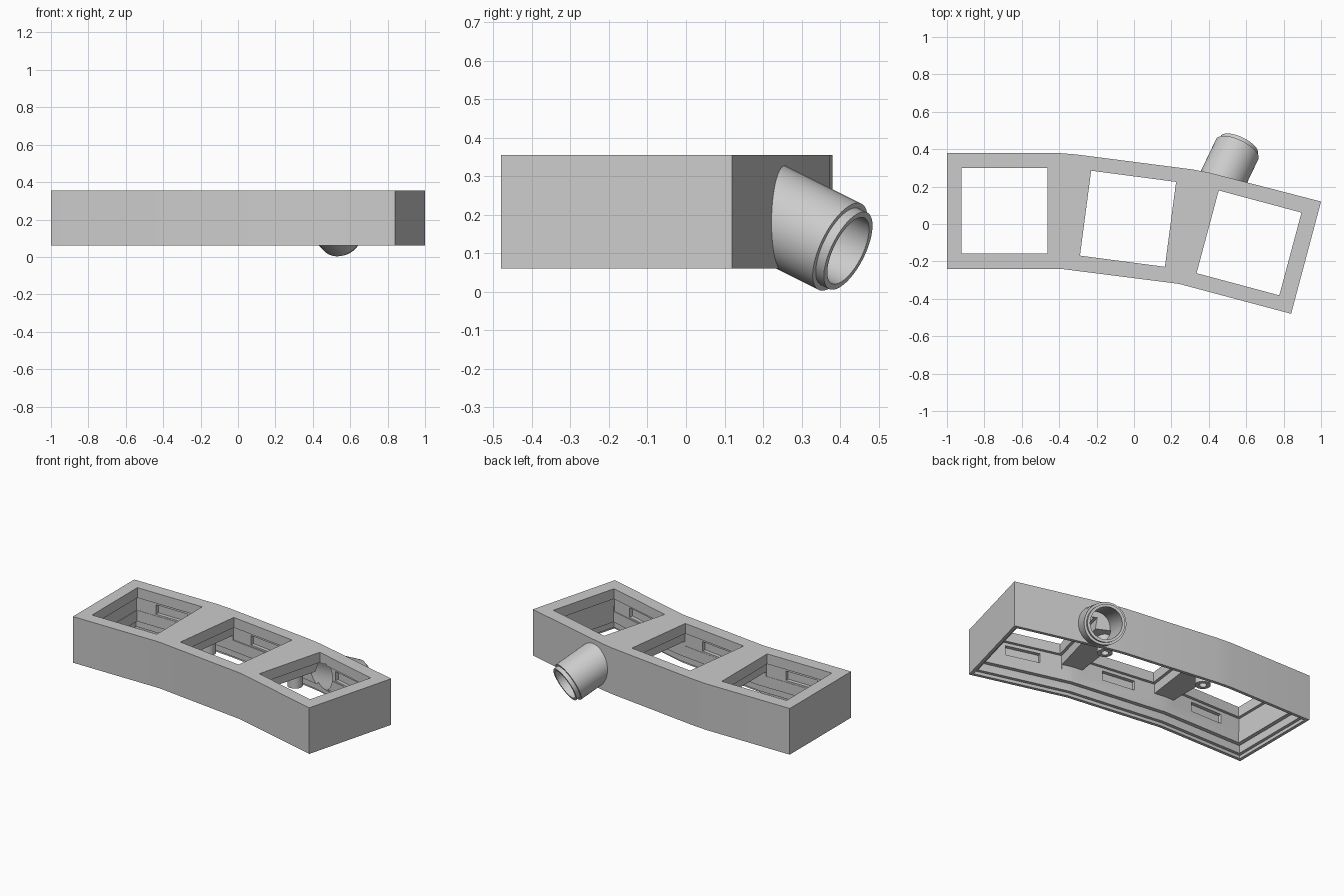
import bpy
import bmesh
from math import radians
from mathutils import Vector, Matrix

cube = bpy.data.objects.get("Cube")
if cube:
    bpy.data.objects.remove(cube, do_unlink=True)

TOP, BOTTOM = 0.355, 0.06

grey = bpy.data.materials.new("plain grey")
grey.use_nodes = True
grey.diffuse_color = (0.6, 0.6, 0.6, 1)
grey.node_tree.nodes["Principled BSDF"].inputs["Base Color"].default_value = (0.6, 0.6, 0.6, 1)


def finish(name, bm):
    bmesh.ops.recalc_face_normals(bm, faces=bm.faces)
    mesh = bpy.data.meshes.new(name)
    bm.to_mesh(mesh)
    bm.free()
    obj = bpy.data.objects.new(name, mesh)
    bpy.context.collection.objects.link(obj)
    mesh.materials.append(grey)
    return obj


def prism(name, points, z0, z1):
    """Extrude a plan outline from z0 to z1."""
    bm = bmesh.new()
    face = bm.faces.new([bm.verts.new((x, y, z0)) for x, y in points])
    grown = bmesh.ops.extrude_face_region(bm, geom=[face])["geom"]
    verts = [g for g in grown if isinstance(g, bmesh.types.BMVert)]
    bmesh.ops.translate(bm, verts=verts, vec=(0, 0, z1 - z0))
    return finish(name, bm)


def rod(name, radius, start, end, sides=48):
    """Cylinder between two points."""
    start, end = Vector(start), Vector(end)
    axis = end - start
    turn = axis.to_track_quat("Z", "Y").to_matrix().to_4x4()
    bm = bmesh.new()
    bmesh.ops.create_cone(bm, cap_ends=True, segments=sides, radius1=radius,
                          radius2=radius, depth=axis.length,
                          matrix=Matrix.Translation((start + end) / 2) @ turn)
    return finish(name, bm)


def inset(points, d):
    """Move every side of a clockwise outline inward by d."""
    result = []
    for i, p in enumerate(points):
        before = (p - points[i - 1]).normalized()
        after = (points[(i + 1) % len(points)] - p).normalized()
        n1 = Vector((before.y, -before.x))
        n2 = Vector((after.y, -after.x))
        result.append(p + (n1 + n2) * d / (1 + n1.dot(n2)))
    return result


def combine(target, tool, operation):
    mod = target.modifiers.new(operation.lower(), "BOOLEAN")
    mod.operation = operation
    mod.solver = "EXACT"
    mod.object = tool
    bpy.context.view_layer.objects.active = target
    bpy.ops.object.modifier_apply(modifier=mod.name)
    bpy.data.objects.remove(tool, do_unlink=True)


def bay_rect(bay, x0, x1, y0, y1):
    """Rectangle in the turned frame of one bay."""
    cx, cy, angle = bay
    turn = Matrix.Rotation(radians(angle), 2)
    corners = ((x0, y0), (x0, y1), (x1, y1), (x1, y0))
    return [Vector((cx, cy)) + turn @ Vector(c) for c in corners]


# Bent housing, clockwise from the rear corner
outline = [Vector(p) for p in (
    (-1, 0.38), (-0.41, 0.38), (-0.31, 0.372), (0.31, 0.292), (0.40, 0.275), (1, 0.12),
    (0.84, -0.48), (0.24, -0.32), (-0.39, -0.24), (-1, -0.24))]
housing = prism("housing", outline, BOTTOM, TOP)

# Slanted tube with a narrower end lip
mouth = Vector((0.552, 0.40, 0.117))
axis = Vector((0.48, 1, -0.5))
combine(housing, rod("tube", 0.125, mouth - axis * 0.21, mouth), "UNION")
combine(housing, rod("tube_lip", 0.111, mouth - axis * 0.05, mouth + axis * 0.021), "UNION")

# Stepped cavity, open underneath
for depth, ceiling in ((0.02, 0.08), (0.04, 0.13), (0.065, 0.23)):
    combine(housing, prism("cavity", inset(outline, depth), -0.1, ceiling), "DIFFERENCE")

# Three square windows, each over a wider pocket with catch slots front and rear
bays = ((-0.692, 0.07, 0), (-0.032, 0.028, -7.5), (0.615, -0.101, -15))
for bay in bays:
    w, p = 0.229, 0.247
    combine(housing, prism("slot", bay_rect(bay, -0.11, 0.11, -0.27, 0.27), 0.21, 0.27), "DIFFERENCE")
    combine(housing, prism("pocket", bay_rect(bay, -p, p, -p, p), 0.2, 0.29), "DIFFERENCE")
    combine(housing, prism("window", bay_rect(bay, -w, w, -w, w), 0.2, 0.45), "DIFFERENCE")

# Bore through the tube and rear wall
combine(housing, rod("bore", 0.095, mouth - axis * 0.235, mouth + axis * 0.1), "DIFFERENCE")

# Screw bosses under the bridges between the windows
for x, y in ((-0.35, 0.2), (0.32, 0.12)):
    combine(housing, rod("boss", 0.045, (x, y, 0.13), (x, y, 0.25), 32), "UNION")
    combine(housing, rod("screw_hole", 0.022, (x, y, 0.1), (x, y, 0.22), 24), "DIFFERENCE")

bpy.ops.object.select_all(action="DESELECT")
housing.select_set(True)
bpy.context.view_layer.objects.active = housing
bpy.ops.object.shade_smooth_by_angle(angle=radians(25))
